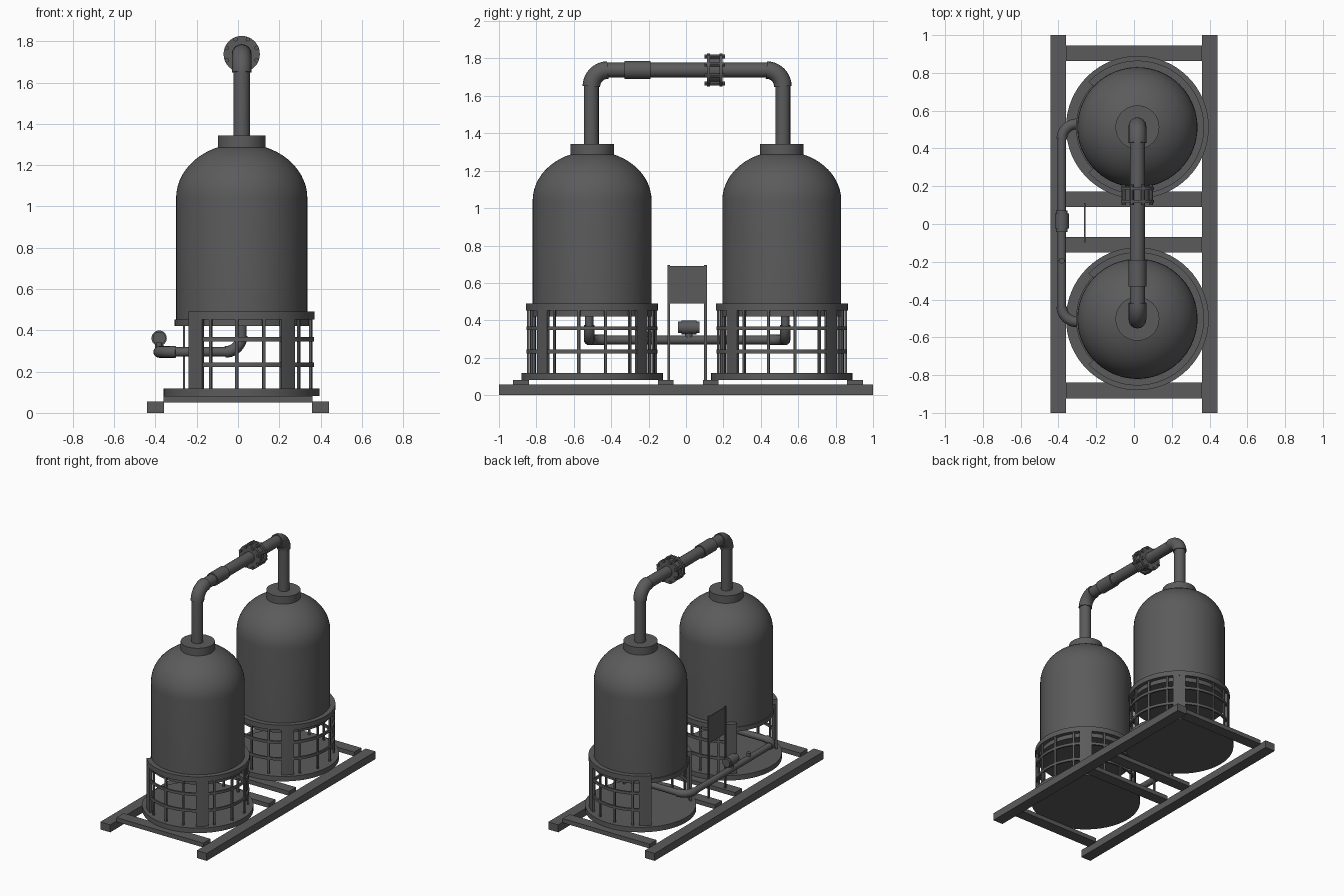
import bpy, bmesh, math
from mathutils import Vector, Matrix

if "Cube" in bpy.data.objects:
    bpy.data.objects.remove(bpy.data.objects["Cube"])

steel = bpy.data.materials.new("dark_grey_steel")
steel.diffuse_color = (0.105, 0.105, 0.108, 1)
steel.use_nodes = True
steel.node_tree.nodes["Principled BSDF"].inputs["Base Color"].default_value = steel.diffuse_color
CX = 0.018                       # tank centre line
TANKS = {"front": -0.502, "back": 0.512}


def finish(name, bm, smooth=True):
    bmesh.ops.recalc_face_normals(bm, faces=bm.faces)
    me = bpy.data.meshes.new(name)
    bm.to_mesh(me)
    bm.free()
    ob = bpy.data.objects.new(name, me)
    bpy.context.collection.objects.link(ob)
    me.materials.append(steel)
    if smooth:
        bpy.ops.object.select_all(action='DESELECT')
        ob.select_set(True)
        bpy.context.view_layer.objects.active = ob
        bpy.ops.object.shade_smooth_by_angle(angle=math.radians(35))
    return ob


def box(name, x0, x1, y0, y1, z0, z1):
    bm = bmesh.new()
    m = Matrix.Translation(((x0 + x1) / 2, (y0 + y1) / 2, (z0 + z1) / 2))
    bmesh.ops.create_cube(bm, size=1, matrix=m @ Matrix.Diagonal((x1 - x0, y1 - y0, z1 - z0, 1)))
    return finish(name, bm, False)


def add_cyl(bm, a, b, r, seg=32):
    a, b = Vector(a), Vector(b)
    rot = (b - a).to_track_quat('Z', 'Y').to_matrix().to_4x4()
    bmesh.ops.create_cone(bm, cap_ends=True, segments=seg, radius1=r, radius2=r,
                          depth=(b - a).length, matrix=Matrix.Translation((a + b) / 2) @ rot)


def cyl(name, a, b, r, seg=32):
    bm = bmesh.new()
    add_cyl(bm, a, b, r, seg)
    return finish(name, bm)


def lathe(name, profile, cx, cy, seg=64):
    bm = bmesh.new()
    vs = [bm.verts.new((r, 0, z)) for r, z in profile]
    es = [bm.edges.new(p) for p in zip(vs, vs[1:])]
    bmesh.ops.spin(bm, geom=vs + es, cent=(0, 0, 0), axis=(0, 0, 1), angle=math.tau, steps=seg)
    bmesh.ops.remove_doubles(bm, verts=bm.verts, dist=1e-5)
    bmesh.ops.translate(bm, verts=bm.verts, vec=(cx, cy, 0))
    return finish(name, bm)


def add_arc(bm, cy, r0, r1, z0, z1, a0, a1):
    """Curved bar of rectangular section, angles in degrees."""
    n = max(1, int(abs(a1 - a0) / 5))
    rows = []
    for i in range(n + 1):
        t = math.radians(a0 + (a1 - a0) * i / n)
        rows.append([bm.verts.new((CX + r * math.cos(t), cy + r * math.sin(t), z))
                     for r, z in ((r0, z0), (r1, z0), (r1, z1), (r0, z1))])
    for p, q in zip(rows, rows[1:]):
        for k in range(4):
            bm.faces.new((p[k], p[(k + 1) % 4], q[(k + 1) % 4], q[k]))
    bm.faces.new(rows[0])
    bm.faces.new(rows[-1])


def bend(a, corner, b, rad, n=10):
    """Quarter-circle points at a right-angled corner."""
    c = Vector(corner)
    u, v = (Vector(a) - c).normalized(), (Vector(b) - c).normalized()
    o = c + (u + v) * rad
    return [o - v * rad * math.cos(t) - u * rad * math.sin(t)
            for t in (math.pi / 2 * i / n for i in range(n + 1))]


def tube(name, pts, r):
    cu = bpy.data.curves.new(name, 'CURVE')
    cu.dimensions = '3D'
    cu.bevel_depth, cu.bevel_resolution, cu.use_fill_caps = r, 6, True
    sp = cu.splines.new('POLY')
    sp.points.add(len(pts) - 1)
    for p, q in zip(sp.points, pts):
        p.co = (*q, 1)
    ob = bpy.data.objects.new(name, cu)
    bpy.context.collection.objects.link(ob)
    cu.materials.append(steel)
    bpy.ops.object.select_all(action='DESELECT')
    ob.select_set(True)
    bpy.context.view_layer.objects.active = ob
    bpy.ops.object.convert(target='MESH')
    bpy.ops.object.shade_smooth_by_angle(angle=math.radians(40))


def pipe(name, path, r, rad, elbow_r):
    """Round pipe with thicker elbow fittings at each corner."""
    pts = [Vector(path[0])]
    for i, (a, c, b) in enumerate(zip(path, path[1:], path[2:])):
        arc = bend(a, c, b, rad)
        pts += arc
        tube(f"{name}_elbow_{i + 1}", arc, elbow_r)
    tube(name, pts + [Vector(path[-1])], r)


# skid frame
for side, s in (("left", -1), ("right", 1)):
    box(f"skid_rail_{side}", s * 0.4 - 0.041, s * 0.4 + 0.041, -1, 1, 0, 0.056)
for i, (y0, y1) in enumerate(((-0.925, -0.84), (-0.15, -0.068), (0.09, 0.173), (0.862, 0.945))):
    box(f"skid_cross_beam_{i + 1}", -0.36, 0.36, y0, y1, 0.05, 0.082)

for label, cy in TANKS.items():
    # domed tank with lip and top collar
    dome = [(0.318 * math.cos(t), 1.04 + 0.265 * math.sin(t))
            for t in (math.pi / 2 * i / 14 for i in range(15))]
    dome[-1] = (0, 1.305)
    lathe(f"{label}_tank", [(0, 0.42), (0.325, 0.42), (0.325, 0.452), (0.318, 0.452)] + dome, CX, cy)
    cyl(f"{label}_tank_collar", (CX, cy, 1.27), (CX, cy, 1.343), 0.116, 48)
    # base plate
    cyl(f"{label}_base_plate", (CX, cy, 0.081), (CX, cy, 0.118), 0.378, 64)
    # guard cage, open on the pipe side
    bm = bmesh.new()
    add_arc(bm, cy, 0.318, 0.353, 0.452, 0.49, -137, 137)
    for z in (0.233, 0.357):
        add_arc(bm, cy, 0.338, 0.35, z - 0.01, z + 0.01, -137, 137)
    for s in (-1, 1):
        for a in (50, 130):
            add_arc(bm, cy, 0.335, 0.352, 0.117, 0.488, s * a - 7, s * a + 7)
        for a in (12, 36, 72, 94, 116):
            add_arc(bm, cy, 0.336, 0.348, 0.117, 0.47, s * a - 1.2, s * a + 1.2)
    finish(f"{label}_guard_cage", bm)

# overhead pipe
yf, yb = TANKS["front"] - 0.004, TANKS["back"] + 0.006
ZT = 1.738
pipe("overhead_pipe", [(CX, yf, 1.33), (CX, yf, ZT), (CX, yb, ZT), (CX, yb, 1.33)], 0.04, 0.088, 0.047)
cyl("overhead_sleeve", (CX, -0.33, ZT), (CX, -0.19, ZT), 0.048)
# bolted flange joint
bm = bmesh.new()
add_cyl(bm, (CX, 0.12, ZT), (CX, 0.19, ZT), 0.07)
for y in (0.112, 0.18):
    add_cyl(bm, (CX, y, ZT), (CX, y + 0.016, ZT), 0.088)
for i in range(8):
    t = math.tau * (i + 0.5) / 8
    x, z = CX + 0.078 * math.cos(t), ZT + 0.078 * math.sin(t)
    add_cyl(bm, (x, 0.1, z), (x, 0.208, z), 0.011, 8)
finish("overhead_flange_joint", bm)

# lower transfer pipe
ZL, XL = 0.295, -0.382
pipe("lower_pipe", [(CX, yf - 0.012, 0.43), (CX, yf - 0.012, ZL), (XL, yf - 0.012, ZL),
                    (XL, yb + 0.012, ZL), (CX, yb + 0.012, ZL), (CX, yb + 0.012, 0.43)],
     0.023, 0.08, 0.028)
# valve and small plug on the lower pipe
bm = bmesh.new()
add_cyl(bm, (XL, 0.015, ZL), (XL, 0.015, 0.35), 0.02)
add_cyl(bm, (XL, -0.042, 0.362), (XL, 0.072, 0.362), 0.031)
add_cyl(bm, (XL, -0.025, 0.362), (XL, 0.055, 0.362), 0.037)
finish("lower_pipe_valve", bm)
cyl("lower_pipe_plug", (XL, -0.195, ZL), (XL, -0.195, 0.34), 0.015, 16)

# control panel on two legs
box("control_panel", -0.264, -0.258, -0.096, 0.107, 0.49, 0.69)
for i, y in enumerate((-0.092, 0.104)):
    box(f"control_panel_leg_{i + 1}", -0.266, -0.256, y - 0.007, y + 0.007, 0.08, 0.695)
